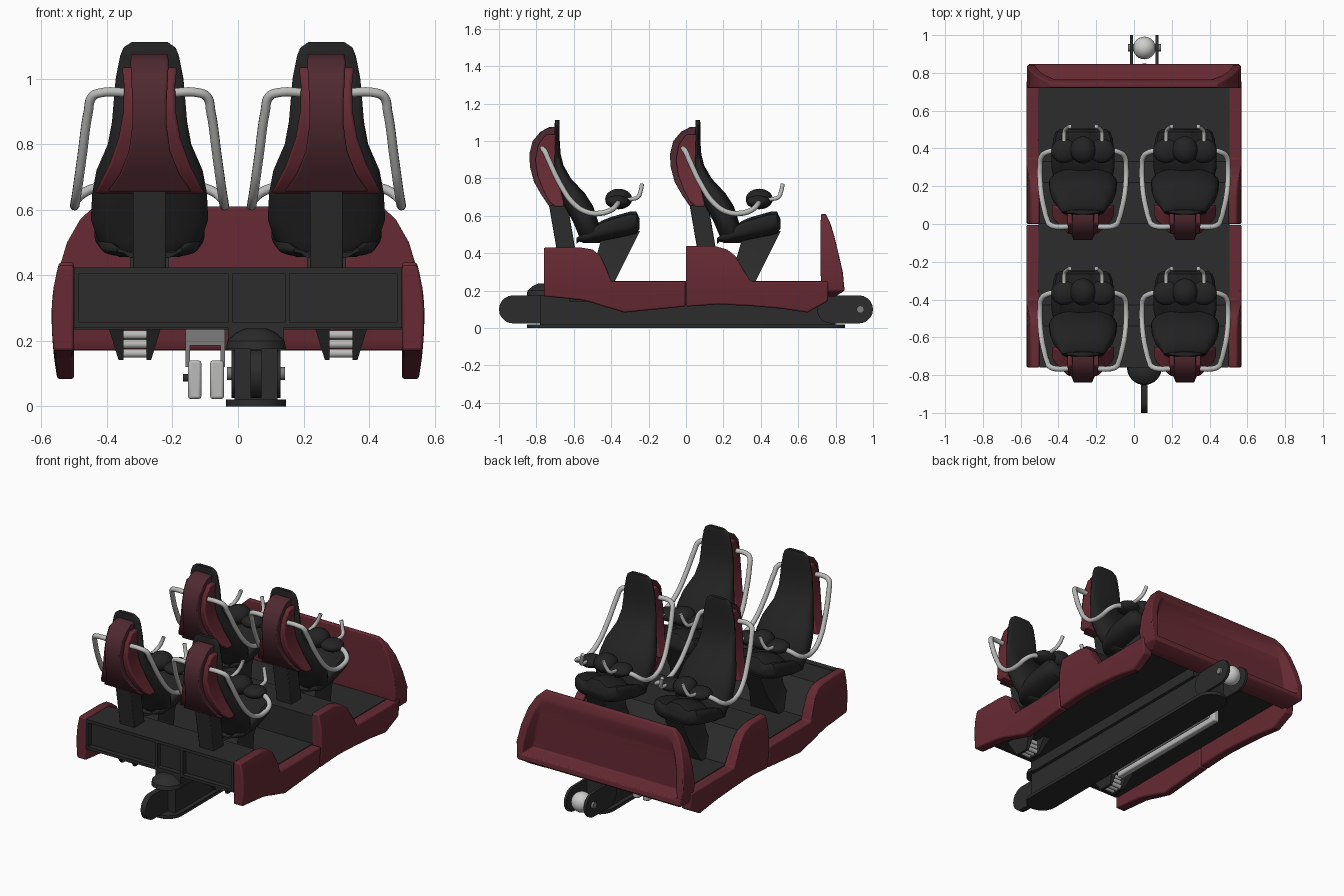
import bpy, bmesh, math
from mathutils import Vector

if "Cube" in bpy.data.objects:
    bpy.data.objects.remove(bpy.data.objects["Cube"])


def mat(name, rgb):
    m = bpy.data.materials.new(name)
    m.diffuse_color = (*rgb, 1)
    m.use_nodes = True
    m.node_tree.nodes["Principled BSDF"].inputs["Base Color"].default_value = m.diffuse_color
    return m


DARK = mat("charcoal frame", (0.025, 0.025, 0.025))
BLACK = mat("black padding", (0.017, 0.017, 0.017))
RED = mat("dark red", (0.135, 0.023, 0.033))
PLUM = mat("plum band", (0.078, 0.022, 0.03))
TUBE = mat("light grey tube", (0.5, 0.5, 0.49))
STEEL = mat("steel grey", (0.2, 0.2, 0.2))
BALL = mat("pale grey", (0.62, 0.62, 0.6))


def finish(name, bm, m, bevel=0, angle=35):
    bmesh.ops.recalc_face_normals(bm, faces=bm.faces)
    me = bpy.data.meshes.new(name)
    bm.to_mesh(me)
    bm.free()
    me.materials.append(m)
    for p in me.polygons:
        p.use_smooth = True
    me.set_sharp_from_angle(angle=math.radians(angle))
    ob = bpy.data.objects.new(name, me)
    bpy.context.collection.objects.link(ob)
    if bevel:
        b = ob.modifiers.new("bevel", 'BEVEL')
        b.width, b.segments, b.angle_limit = bevel, 2, math.radians(40)
    return ob


def skin(loops):
    """Closed loft through equal-sized loops."""
    bm = bmesh.new()
    vs = [[bm.verts.new(p) for p in l] for l in loops]
    n = len(vs[0])
    for a, b in zip(vs, vs[1:]):
        for i in range(n):
            bm.faces.new((a[i], a[(i + 1) % n], b[(i + 1) % n], b[i]))
    bm.faces.new(vs[0])
    bm.faces.new(vs[-1])
    return bm


def box(name, x0, x1, y0, y1, z0, z1, m, bevel=0):
    loops = [[(x0, y0, z), (x1, y0, z), (x1, y1, z), (x0, y1, z)] for z in (z0, z1)]
    return finish(name, skin(loops), m, bevel)


def side(name, pts, x0, x1, m, bevel=0):
    """Extrude a (y, z) profile across x."""
    return finish(name, skin([[(x, y, z) for y, z in pts] for x in (x0, x1)]), m, bevel)


def ring(n, power):
    out = []
    for i in range(n):
        a = 2 * math.pi * (i + 0.5) / n
        c, s = math.cos(a), math.sin(a)
        out.append((math.copysign(abs(c) ** (2 / power), c), math.copysign(abs(s) ** (2 / power), s)))
    return out


def stack(rows, sec):
    """Rows of (z, half width, y0, y1) lofted upward."""
    return skin([[(w * u, (a + b) / 2 + (b - a) / 2 * v, z) for u, v in sec] for z, w, a, b in rows])


def ball(name, c, r, m):
    bm = bmesh.new()
    bmesh.ops.create_uvsphere(bm, u_segments=24, v_segments=14, radius=1)
    for v in bm.verts:
        v.co = Vector(c) + Vector(v.co[i] * r[i] for i in range(3))
    return finish(name, bm, m, angle=60)


def rod(name, x0, x1, y, z, r, m):
    return side(name, [(y + r * u, z + r * v) for u, v in ring(20, 2)], x0, x1, m)


def pipe(name, pts, r, m):
    cu = bpy.data.curves.new(name, 'CURVE')
    cu.dimensions, cu.bevel_depth, cu.bevel_resolution, cu.use_fill_caps = '3D', r, 3, True
    cu.resolution_u = 6
    sp = cu.splines.new('BEZIER')
    sp.bezier_points.add(len(pts) - 1)
    for b, p in zip(sp.bezier_points, pts):
        b.co = p
        b.handle_left_type = b.handle_right_type = 'AUTO'
    tmp = bpy.data.objects.new("tmp", cu)
    bpy.context.collection.objects.link(tmp)
    me = bpy.data.meshes.new_from_object(tmp.evaluated_get(bpy.context.evaluated_depsgraph_get()))
    bpy.data.objects.remove(tmp)
    bm = bmesh.new()
    bm.from_mesh(me)
    return finish(name, bm, m, angle=50)


RECT = [(-1, -1), (1, -1), (1, 1), (-1, 1)]

# Floor slab and the two raised seat platforms
box("floor", -0.505, 0.505, -0.74, 0.74, 0.235, 0.252, DARK)
for y, name in ((-0.73, "rear_platform"), (0.0, "front_platform")):
    e = 0.22 if y == 0 else -0.54
    side(name, [(y, 0.24), (y, 0.42), (e, 0.42), (e + 0.12, 0.24)], -0.505, 0.505, DARK)

# Rear cross beam: flanges and ribs around a recess
box("beam_top_flange", -0.5, 0.5, -0.76, -0.72, 0.405, 0.423, DARK)
box("beam_bottom_flange", -0.5, 0.5, -0.76, -0.72, 0.24, 0.258, DARK)
for x in (-0.493, -0.022, 0.15, 0.493):
    box("beam_rib", x - 0.007, x + 0.007, -0.76, -0.72, 0.25, 0.415, DARK)

# Curved red side panels, two on each side
rear = [(-.76, .17, .43), (-.56, .15, .43), (-.5, .135, .42), (-.455, .12, .385), (-.42, .11, .31),
        (-.4, .105, .25), (-.33, .083, .25), (-.004, .115, .25)]
front = [(0, .115, .44), (.15, .125, .44), (.22, .125, .42), (.265, .122, .385), (.31, .12, .31),
         (.345, .118, .25), (.5, .105, .25), (.65, .083, .25), (.76, .145, .25)]
for s in (1, -1):
    for name, cols in (("rear_side_panel", rear), ("front_side_panel", front)):
        loops = []
        for y, lo, hi in cols:
            zs = [lo + (hi - lo) * t / 4 for t in range(5)]
            outer = [(s * (0.569 - (0.9 if z > .28 else .45) * (z - 0.28) ** 2), y, z) for z in zs]
            loops.append([(s * 0.501, y, lo)] + outer + [(s * 0.501, y, hi)])
        finish(name, skin(loops), RED, 0.008)

# Nose guard: outer face cut back to an upright panel with sloping edges
bm = stack([(.17, .52, .735, .80), (.20, .557, .722, .848), (.30, .567, .72, .838), (.40, .552, .72, .815),
            (.50, .522, .72, .79), (.57, .482, .72, .767), (.61, .44, .722, .747)], RECT)
bmesh.ops.recalc_face_normals(bm, faces=bm.faces)
outer = [f for f in bm.faces if f.normal.y > 0.7 and f.calc_center_median().z > 0.2]
bmesh.ops.inset_region(bm, faces=outer, thickness=0.045, depth=0)
bmesh.ops.inset_region(bm, faces=outer, thickness=0.03, depth=0)
for v in {v for f in outer for v in f.verts}:
    v.co.y = min(v.co.y, .765)
finish("nose_guard", bm, RED, 0.006)

# Central spine, its base flange and coupling parts
CX = 0.055


def stadium(y0, y1, z, r):
    arc = [math.pi * i / 10 - math.pi / 2 for i in range(11)]
    return ([(y1 - r + r * math.cos(a), z + r * math.sin(a)) for a in arc]
            + [(y0 + r - r * math.cos(a), z - r * math.sin(a)) for a in arc])


box("spine", CX - .065, CX + .065, -.78, .8, .015, .175, DARK)
finish("spine_base", skin([[(x, y, z) for y, x in stadium(-.85, .85, CX, .092)] for z in (0, .02)]), DARK)
box("spine_cap", CX - .085, CX + .085, -.76, .7, .17, .24, DARK)
sec = ring(28, 2)
finish("coupling_dome", skin([[(CX + r * u, -.76 + r * v, z) for u, v in sec]
                              for z, r in ((.175, .092), (.2, .088), (.225, .06), (.238, .03))]), DARK)
side("rear_tongue", stadium(-1, -.7, .1, .075), CX - .017, CX + .017, DARK)
for x in (-.067, .067):
    side("front_fork", stadium(.7, 1, .1, .075), CX + x - .008, CX + x + .008, DARK)
rod("fork_pin", CX - .088, CX + .088, .932, .1, .02, STEEL)
ball("hitch_ball", (CX, .932, .1), (.06, .06, .06), BALL)

# Brake fins hanging left of the spine
box("fin_bracket", -.16, -.04, -.28, .58, .185, .24, STEEL)
for a, b in ((-.16, -.147), (-.053, -.04)):
    box("fin_hanger", a, b, -.28, .58, .12, .19, STEEL)
for a, b in ((-.152, -.112), (-.085, -.043)):
    box("brake_fin", a, b, -.285, .585, .022, .14, TUBE, .008)
rod("fin_bolt", -.168, -.145, -.2, .087, .012, DARK)

# Roller brackets under the rear
for s in (1, -1):
    for a, b in ((.235, .28), (.35, .395)):
        c = a + .03 if a < .3 else b - .03
        t = (c, b) if a < .3 else (a, c)
        loops = [[(s * u, y, z) for u, y in ((p, y0), (q, y0), (q, y1), (p, y1))]
                 for z, p, q, y0, y1 in ((.24, a, b, -.67, -.47), (.142, *t, -.62, -.53))]
        finish("roller_bracket", skin(loops), DARK)
    for z in (.162, .19, .218):
        for y in (-.605, -.575, -.545):
            rod("roller", s * .27, s * .36, y, z, .0135, TUBE)

# One seat, modelled at x = 0 in the rear row, then copied to four places
seat = []
seat.append(side("seat_post", [(-.69, .41), (-.59, .41), (-.64, .70), (-.74, .70)], -.05, .05, DARK, .004))
seat.append(finish("seat_pedestal", skin([[(w * u, y, z) for u, y in ((-1, a), (1, a), (1, b), (-1, b))]
            for z, w, a, b in ((.24, .1, -.54, -.385), (.38, .06, -.48, -.315), (.52, .06, -.44, -.245))]), DARK))
seat.append(finish("seat_back", stack([
    (.455, .09, -.55, -.46), (.475, .13, -.565, -.45), (.51, .16, -.58, -.45), (.57, .18, -.605, -.47),
    (.65, .176, -.65, -.495), (.72, .163, -.675, -.54), (.8, .128, -.7, -.615), (.87, .115, -.71, -.655),
    (.93, .11, -.705, -.67), (1.0, .104, -.703, -.675), (1.07, .09, -.702, -.675), (1.095, .08, -.702, -.675),
    (1.112, .055, -.70, -.677)], ring(28, 2.6)), BLACK))
# Cushion with two leg channels, rounded underneath
loops = []
for y, w, lo, hi in ((-.585, .1, .465, .49), (-.54, .15, .455, .53), (-.45, .168, .465, .59), (-.4, .168, .475, .61),
                     (-.3, .158, .495, .638), (-.265, .145, .505, .638), (-.248, .12, .53, .6)):
    loops.append([(w * u, y, (lo + hi) / 2 + (hi - lo) / 2 * v
                   - (.04 * math.sin(math.pi * abs(u)) ** 2 if v > 0 else 0))
                  for u, v in ring(32, 3)])
seat.append(finish("seat_cushion", skin(loops), BLACK))
seat.append(finish("shell_wings", stack([
    (.65, .168, -.705, -.65), (.68, .152, -.735, -.655), (.74, .122, -.765, -.67), (.82, .094, -.795, -.685),
    (.9, .08, -.805, -.69), (.98, .078, -.79, -.695), (1.035, .084, -.75, -.695)], RECT), RED, .008))
seat.append(finish("shell_band", stack([
    (.655, .128, -.735, -.67), (.71, .09, -.772, -.68), (.78, .063, -.812, -.69), (.86, .052, -.834, -.7),
    (.93, .052, -.838, -.7), (1.0, .056, -.82, -.7), (1.05, .058, -.778, -.7),
    (1.075, .056, -.73, -.695)], RECT), PLUM, .006))
# Lap restraint: pad, thigh pads, side arms and grips
seat.append(ball("lap_pad", (0, -.36, .69), (.068, .072, .055), BLACK))
for s in (1, -1):
    seat.append(ball("thigh_pad", (s * .1, -.365, .675), (.068, .065, .035), BLACK))
    seat.append(pipe("restraint_arm", [(s * x, y, z) for x, y, z in (
        (.06, -.765, .957), (.15, -.765, .957), (.175, -.755, .945), (.187, -.735, .9), (.206, -.67, .765),
        (.22, -.6, .665), (.227, -.53, .62), (.228, -.45, .615), (.22, -.395, .635), (.185, -.37, .66),
        (.12, -.36, .675))], .0145, TUBE))
    seat.append(pipe("grip", [(s * x, y, z) for x, y, z in (
        (.1, -.35, .685), (.1, -.29, .69), (.097, -.258, .7), (.085, -.245, .725), (.07, -.235, .77))], .011, TUBE))
for i, (x, y) in enumerate(((-.27, 0), (.27, 0), (-.27, .752), (.27, .752))):
    for ob in seat:
        o = ob if i == 0 else ob.copy()
        if i:
            bpy.context.collection.objects.link(o)
        o.location = (x, y, 0)
